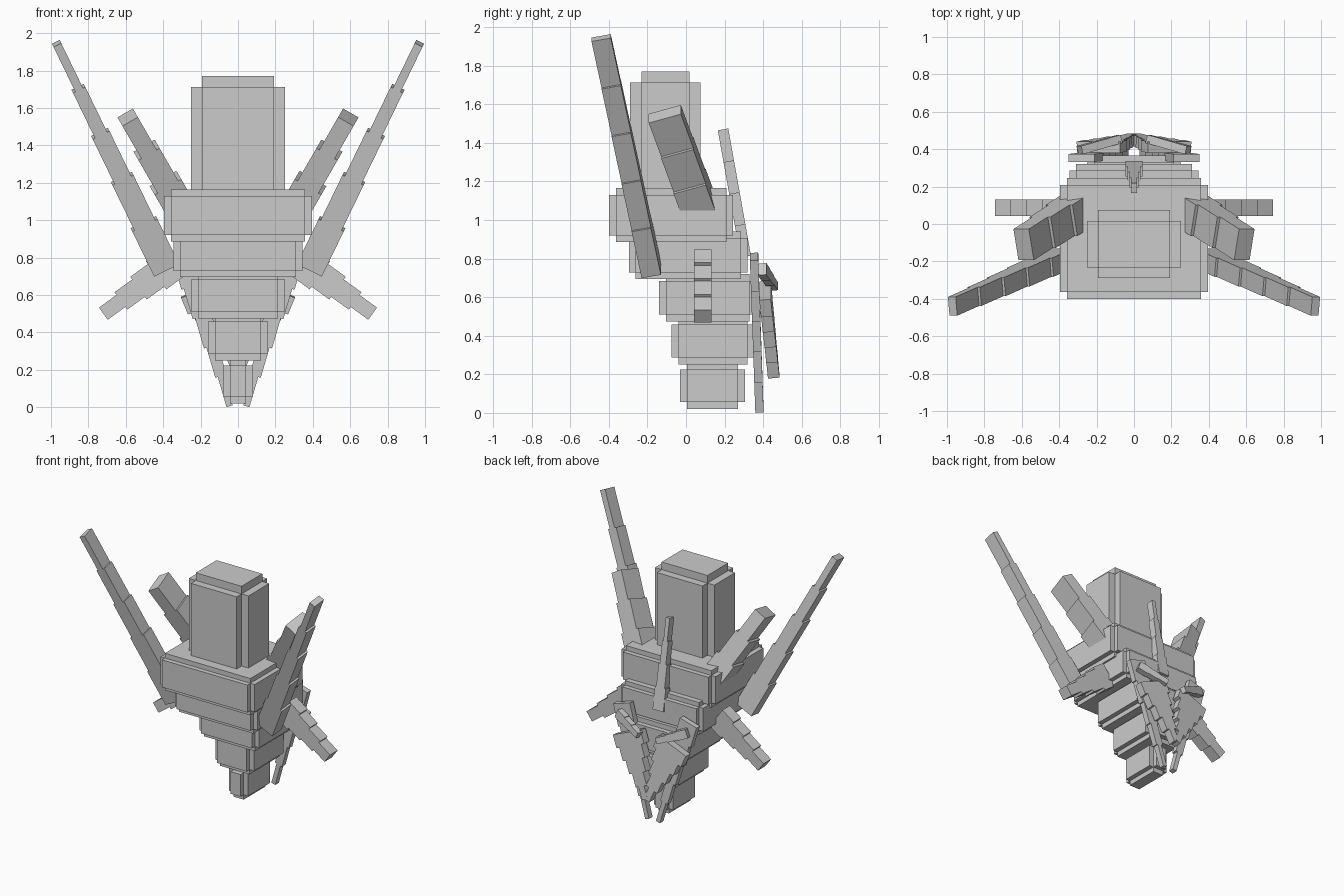
import bpy, bmesh
from mathutils import Vector, Matrix

if "Cube" in bpy.data.objects:
    bpy.data.objects.remove(bpy.data.objects["Cube"])

grey = bpy.data.materials.new("plain grey")
grey.diffuse_color = (0.6, 0.6, 0.6, 1)
grey.use_nodes = True
grey.node_tree.nodes["Principled BSDF"].inputs["Base Color"].default_value = grey.diffuse_color


def add_box(bm, centre, size, axes=None):
    """Box with optional local axes (columns of a 3x3 rotation)."""
    rot = axes.to_4x4() if axes else Matrix.Identity(4)
    m = Matrix.Translation(centre) @ rot @ Matrix.Diagonal((*size, 1))
    bmesh.ops.create_cube(bm, size=1, matrix=m)


def finish(bm, name):
    bmesh.ops.recalc_face_normals(bm, faces=bm.faces)
    mesh = bpy.data.meshes.new(name)
    bm.to_mesh(mesh)
    bm.free()
    mesh.materials.append(grey)
    bpy.context.collection.objects.link(bpy.data.objects.new(name, mesh))


def notched_block(name, half_x, y0, y1, z0, z1, rim, rim_bottom=None):
    """Block with stepped edges: three crossing boxes. Sizes are the outer limits."""
    rb = rim if rim_bottom is None else rim_bottom
    bm = bmesh.new()
    for gx, gy, gz in ((1, 0, 0), (0, 1, 0), (0, 0, 1)):
        hx = half_x - rim * (1 - gx)
        ya, yb = y0 + rim * (1 - gy), y1 - rim * (1 - gy)
        za, zb = z0 + rb * (1 - gz), z1 - rim * (1 - gz)
        add_box(bm, (0, (ya + yb) / 2, (za + zb) / 2), (2 * hx, yb - ya, zb - za))
    finish(bm, name)


def limb(name, root, tip, widths, thick, sides=(1, -1)):
    """Stepped limb of equal-length boxes, widths given from root to tip."""
    for s in sides:
        a = Vector((root[0] * s, *root[1:]))
        b = Vector((tip[0] * s, *tip[1:]))
        d = (b - a).normalized()
        t = Vector((0, 1, 0))
        t = (t - d * t.dot(d)).normalized()
        axes = Matrix((t.cross(d), t, d)).transposed()
        n = len(widths)
        bm = bmesh.new()
        for i, w in enumerate(widths):
            add_box(bm, a.lerp(b, (i + 0.5) / n), (w, thick, (b - a).length / n), axes)
        side = "" if len(sides) == 1 else ("_right" if s > 0 else "_left")
        finish(bm, name + side)


# Head and the tapering stack of body blocks
notched_block("head", 0.25, -0.29, 0.075, 1.10, 1.77, 0.058, 0)
notched_block("chest", 0.395, -0.40, 0.245, 0.885, 1.165, 0.036)
notched_block("upper_belly", 0.345, -0.295, 0.32, 0.695, 0.94, 0.034)
notched_block("lower_belly", 0.25, -0.14, 0.365, 0.475, 0.72, 0.036)
notched_block("hip", 0.16, -0.075, 0.355, 0.25, 0.495, 0.036)
notched_block("foot", 0.08, -0.03, 0.305, 0.02, 0.26, 0.036)

# Large front horns and the broader pair behind them
limb("long_horn", (0.385, -0.18, 0.74), (0.97, -0.44, 1.945),
     (0.15, 0.125, 0.1, 0.073, 0.046), 0.102)
limb("back_horn", (0.185, 0.148, 0.85), (0.59, -0.11, 1.55),
     (0.20, 0.165, 0.13, 0.095), 0.175)

# Side fins pointing down and out
limb("side_fin", (0.344, 0.087, 0.773), (0.72, 0.087, 0.50),
     (0.185, 0.15, 0.115, 0.08), 0.09)

# Single spike on the back
limb("back_spike", (0, 0.31, 0.81), (0, 0.192, 1.47),
     (0.09, 0.07, 0.05, 0.032), 0.055, (1,))

# Tail: long thin strips, wide plates and short bars
limb("tail_strip", (0.28, 0.353, 0.81), (0.045, 0.381, 0.006),
     (0.145, 0.118, 0.09, 0.062, 0.034), 0.043)
limb("tail_plate", (0.19, 0.41, 0.635), (0.005, 0.455, 0.19),
     (0.25, 0.20, 0.15, 0.10, 0.05), 0.06)
limb("tail_bar", (0.29, 0.395, 0.745), (0.075, 0.455, 0.655),
     (0.065, 0.055, 0.045), 0.045)
